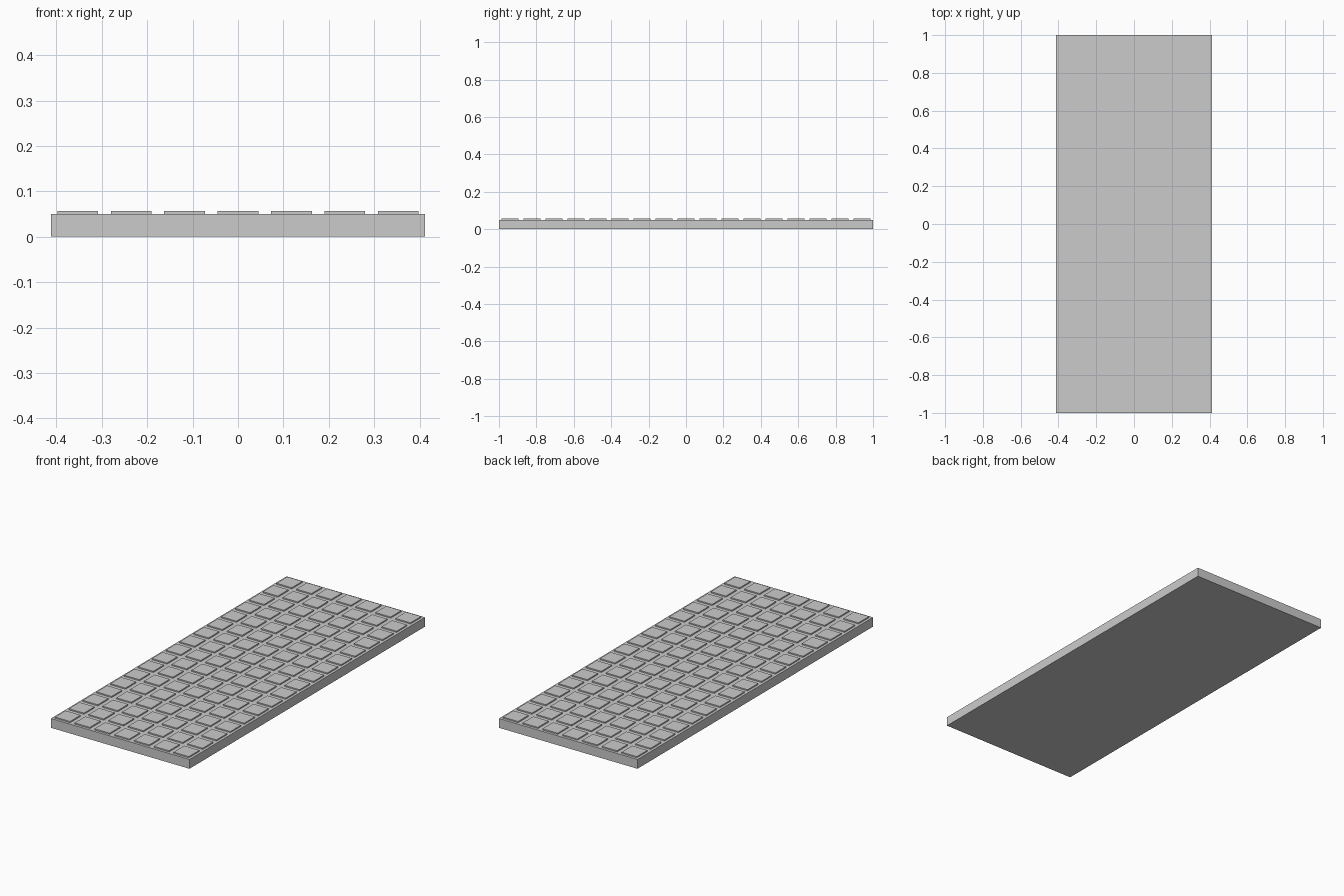
import bpy, bmesh
from mathutils import Matrix

if "Cube" in bpy.data.objects:
    bpy.data.objects.remove(bpy.data.objects["Cube"])

PITCH = 2 / 17          # square grid, 7 x 17 cells
COLS, ROWS = 7, 17
SLAB_TOP, PAD_TOP, PAD = 0.05, 0.0565, 0.09


def add_box(bm, centre, size):
    m = Matrix.Translation(centre) @ Matrix.Diagonal((*size, 1))
    bmesh.ops.create_cube(bm, size=1, matrix=m)


def finish(bm, name):
    mesh = bpy.data.meshes.new(name)
    bm.to_mesh(mesh)
    bm.free()
    ob = bpy.data.objects.new(name, mesh)
    bpy.context.collection.objects.link(ob)
    return ob


# Base slab
bm = bmesh.new()
add_box(bm, (0, 0, SLAB_TOP / 2), (COLS * PITCH, ROWS * PITCH, SLAB_TOP))
finish(bm, "base_slab")

# Raised square pads, one per grid cell, resting on the slab
bm = bmesh.new()
for i in range(COLS):
    for j in range(ROWS):
        x = (i - (COLS - 1) / 2) * PITCH
        y = (j - (ROWS - 1) / 2) * PITCH
        add_box(bm, (x, y, (SLAB_TOP + PAD_TOP) / 2), (PAD, PAD, PAD_TOP - SLAB_TOP))
# Remove hidden undersides
bottoms = [f for f in bm.faces if f.normal.z < -0.5]
bmesh.ops.delete(bm, geom=bottoms, context='FACES_ONLY')
finish(bm, "raised_pads")
